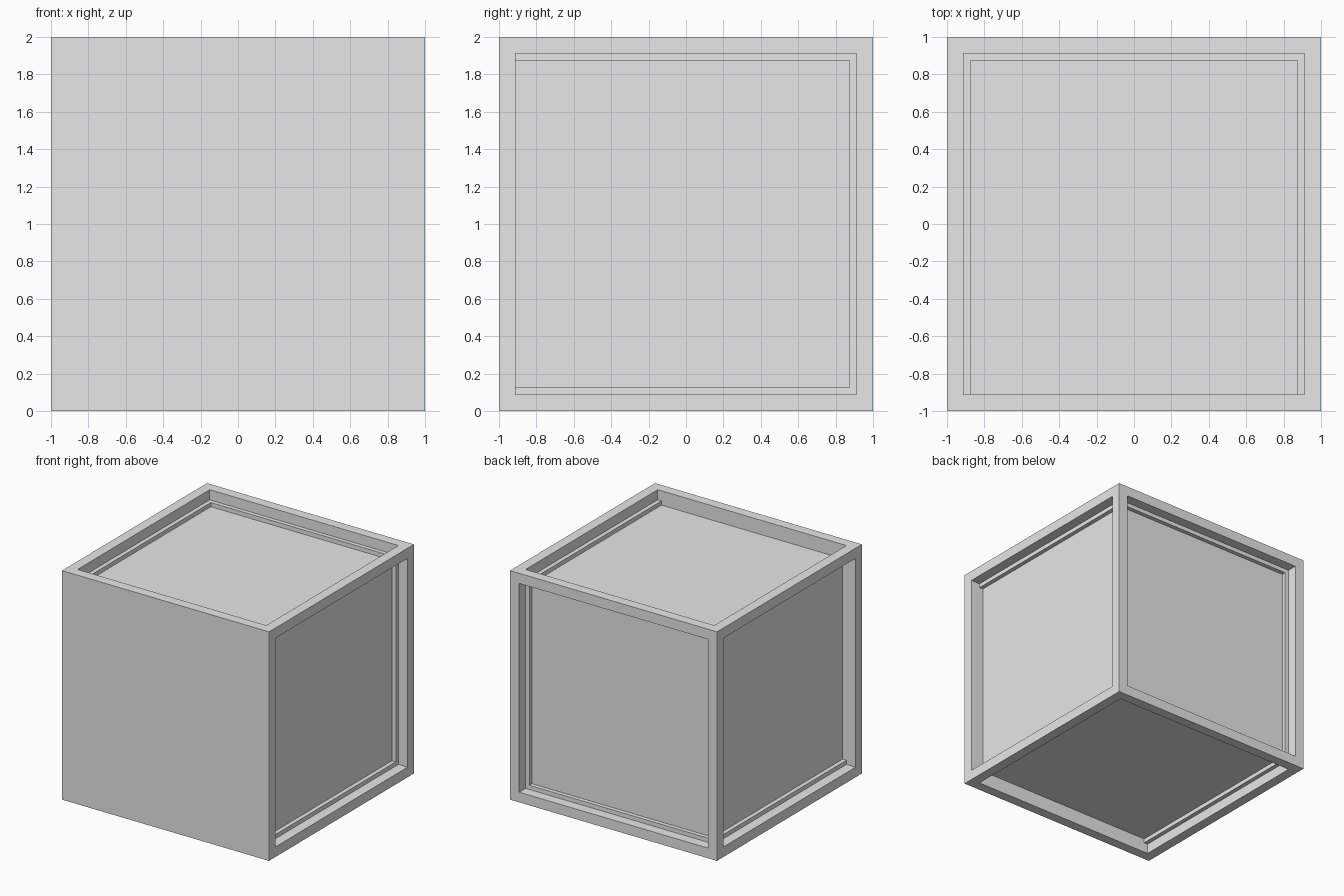
import bpy
import bmesh

default = bpy.data.objects.get("Cube")
if default:
    bpy.data.objects.remove(default, do_unlink=True)

SIZE = 2.0
BORDER = 0.125
DEPTH = 0.125

# Single grey material
grey = bpy.data.materials.new("light_grey")
grey.use_nodes = True
colour = (0.8, 0.8, 0.8, 1.0)
grey.diffuse_color = colour
for node in grey.node_tree.nodes:
    if node.type == 'BSDF_PRINCIPLED':
        node.inputs["Base Color"].default_value = colour

# Solid block standing on the ground
bm = bmesh.new()
bmesh.ops.create_cube(bm, size=SIZE)
bmesh.ops.translate(bm, verts=bm.verts, vec=(0, 0, SIZE / 2))
bm.normal_update()

# Framed recess on every side except the plain front
panels = [f for f in bm.faces if f.normal.y > -0.5]
bmesh.ops.inset_individual(bm, faces=panels, thickness=BORDER, depth=0.0)
for panel in panels:
    inward = panel.normal * -DEPTH
    floor = bmesh.ops.extrude_discrete_faces(bm, faces=[panel])["faces"][0]
    bmesh.ops.translate(bm, verts=floor.verts, vec=inward)
bm.normal_update()

mesh = bpy.data.meshes.new("recessed_block")
bm.to_mesh(mesh)
bm.free()
mesh.materials.append(grey)
block = bpy.data.objects.new("recessed_block", mesh)
bpy.context.collection.objects.link(block)
